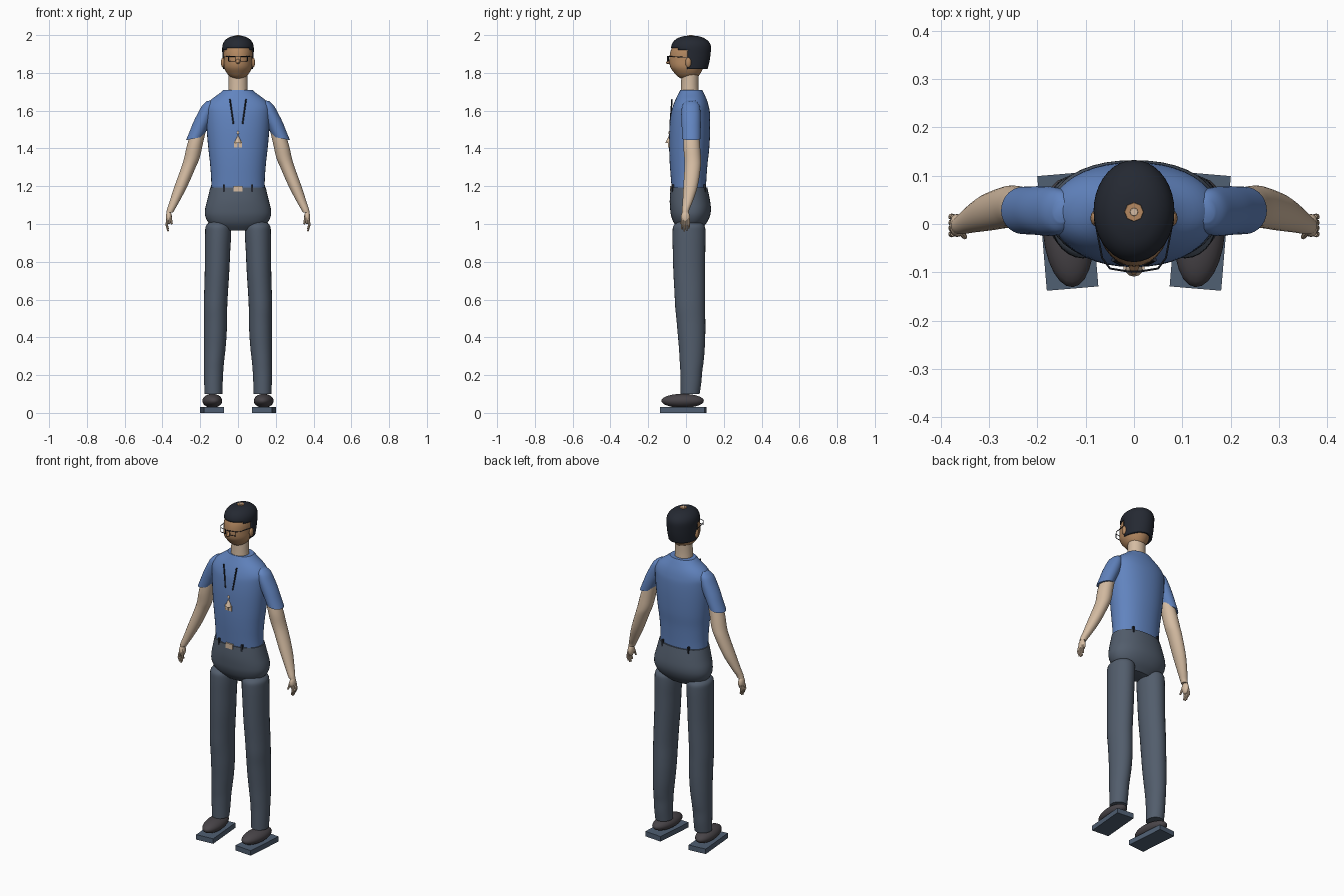
import bpy, bmesh, math
from mathutils import Vector, Matrix


def material(name, r, g, b):
    m = bpy.data.materials.new(name)
    m.diffuse_color = (r, g, b, 1)
    return m


SHIRT = material("shirt blue", 0.12, 0.23, 0.52)
TROUSER = material("trouser slate", 0.085, 0.11, 0.15)
HAIR = material("dark hair", 0.018, 0.022, 0.032)
PALE = material("pale skin", 0.66, 0.50, 0.36)
FACE = material("tan skin", 0.46, 0.25, 0.12)
SHOE = material("shoe grey", 0.065, 0.058, 0.065)
PAD = material("pad slate", 0.08, 0.115, 0.17)


def finish(name, bm, mat, angle=40):
    me = bpy.data.meshes.new(name)
    bm.to_mesh(me)
    bm.free()
    me.materials.append(mat)
    me.shade_smooth()
    me.set_sharp_from_angle(angle=math.radians(angle))
    ob = bpy.data.objects.new(name, me)
    bpy.context.collection.objects.link(ob)
    return ob


def smooth_rings(rings, steps=4):
    # Catmull-Rom interpolation between the given cross-sections
    r = [Vector(x) for x in sorted(rings)]
    r = [r[0]] + r + [r[-1]]
    out = []
    for a, b, c, d in zip(r, r[1:], r[2:], r[3:]):
        for k in range(steps):
            t = k / steps
            out.append(0.5 * (2 * b + (c - a) * t + (2 * a - 5 * b + 4 * c - d) * t * t
                              + (3 * b - a - 3 * c + d) * t ** 3))
    return out + [r[-1]]


def loft(name, rings, mat, seg=28, power=2.0, side=1, tilt=0.0, cut=None):
    # rings: (z, centre x, centre y, radius x, radius y)
    bm = bmesh.new()
    loops = []
    for z, cx, cy, rx, ry in smooth_rings(rings):
        loop = []
        for i in range(seg):
            a = 2 * math.pi * i / seg
            c, s = math.cos(a), math.sin(a)
            x = rx * math.copysign(abs(c) ** (2 / power), c)
            y = ry * math.copysign(abs(s) ** (2 / power), s)
            loop.append(bm.verts.new((side * cx + x, cy + y, z - tilt * side * x)))
        loops.append(loop)
    for lo, hi in zip(loops, loops[1:]):
        for i in range(seg):
            j = (i + 1) % seg
            bm.faces.new((lo[i], lo[j], hi[j], hi[i]))
    if not cut:
        bm.faces.new(loops[0][::-1])
    bm.faces.new(loops[-1])
    if cut:
        gone = [f for f in bm.faces if cut(f.calc_center_median())]
        bmesh.ops.delete(bm, geom=gone, context='FACES')
    return finish(name, bm, mat)


def ball(name, loc, radii, mat, turn=0.0, seg=20):
    bm = bmesh.new()
    bmesh.ops.create_uvsphere(bm, u_segments=seg, v_segments=seg // 2 + 2, radius=1)
    bm.transform(Matrix.Translation(loc) @ Matrix.Rotation(turn, 4, 'Z')
                 @ Matrix.Diagonal((*radii, 1)))
    return finish(name, bm, mat)


def box(name, loc, size, mat, turn=0.0):
    bm = bmesh.new()
    bmesh.ops.create_cube(bm, size=1)
    bm.transform(Matrix.Translation(loc) @ Matrix.Rotation(turn, 4, 'Z')
                 @ Matrix.Diagonal((*size, 1)))
    return finish(name, bm, mat)


def rod(name, a, b, r1, r2, mat, seg=8):
    a, b = Vector(a), Vector(b)
    bm = bmesh.new()
    bmesh.ops.create_cone(bm, cap_ends=True, segments=seg, radius1=r1, radius2=r2,
                          depth=(b - a).length)
    bm.transform(Matrix.Translation((a + b) / 2)
                 @ (b - a).to_track_quat('Z', 'Y').to_matrix().to_4x4())
    return finish(name, bm, mat)


# Head, neck and hair
loft("head", [(1.768, 0, .012, .022, .032), (1.78, 0, .01, .042, .053),
              (1.80, 0, .008, .06, .07), (1.83, 0, .005, .074, .088),
              (1.87, 0, .01, .076, .098), (1.92, 0, .015, .075, .095),
              (1.96, 0, .02, .055, .075), (1.985, 0, .025, .02, .03)], FACE)
loft("neck", [(1.69, 0, .02, .052, .048), (1.74, 0, .02, .05, .046),
              (1.80, 0, .022, .05, .046)], PALE)
hair = loft("hair", [(1.82, 0, .022, .078, .092), (1.86, 0, .024, .081, .1),
                     (1.90, 0, .026, .083, .104), (1.94, 0, .027, .083, .105),
                     (1.965, 0, .027, .074, .094), (1.983, 0, .026, .056, .072),
                     (1.993, 0, .026, .034, .044), (1.996, 0, .025, .016, .022)],
            HAIR, seg=36, cut=lambda c: c.z < 1.93 - 0.1 * (c.y + .08) and c.y < 0.008)
mod = hair.modifiers.new("thickness", 'SOLIDIFY')
mod.thickness, mod.offset = 0.016, -1
rod("crown_patch", (0, .025, 1.992), (0, .025, 1.998), .021, .019, FACE)
rod("crown_centre", (0, .025, 1.994), (0, .025, 2.0), .01, .008, PALE)
rod("nose", (0, -.078, 1.862), (0, -.104, 1.852), .016, .004, FACE, 10)

# Glasses and ears
rod("glasses_bridge", (-.014, -.098, 1.885), (.014, -.098, 1.885), .002, .002, HAIR)
for s in (1, -1):
    ball("ear", (s * .08, .012, 1.855), (.01, .016, .026), FACE)
    rim = [(s * .014, -.098, 1.887), (s * .05, -.092, 1.887),
           (s * .05, -.092, 1.862), (s * .014, -.098, 1.862)]
    for p, q in zip(rim, rim[1:] + rim[:1]):
        rod("glasses_rim", p, q, .002, .002, HAIR)
    rod("glasses_hinge", rim[1], (s * .066, -.07, 1.886), .002, .002, HAIR)
    rod("glasses_temple", (s * .066, -.07, 1.886), (s * .081, .01, 1.882), .002, .002, HAIR)

# Shirt body and hips
loft("shirt", [(1.18, 0, .015, .142, .09), (1.24, 0, .014, .142, .094),
               (1.32, 0, .014, .148, .1), (1.40, 0, .017, .157, .106),
               (1.50, 0, .02, .166, .108), (1.58, 0, .023, .171, .104),
               (1.62, 0, .025, .17, .096), (1.655, 0, .027, .146, .084),
               (1.69, 0, .028, .1, .068), (1.71, 0, .028, .076, .058)],
     SHIRT, seg=40, power=2.15)
loft("hips", [(.965, 0, .02, .095, .05), (1.0, 0, .022, .15, .083),
              (1.04, 0, .024, .173, .102), (1.08, 0, .024, .174, .108),
              (1.13, 0, .02, .162, .106), (1.192, 0, .016, .147, .097)],
     TROUSER, seg=40, power=2.2)

# Belt buckle, belt loops and chest pendant
box("buckle", (0, -.081, 1.187), (.048, .009, .03), PALE)
for s in (1, -1):
    for x, y in ((.075, -.068), (.085, .098)):
        box("belt_loop", (s * x, y, 1.19), (.01, .012, .04), HAIR)
    rod("neck_cord", (s * .043, -.074, 1.662), (s * .024, -.084, 1.53), .004, .004, HAIR)
    box("pendant_plate", (s * .0115, -.09, 1.42), (.02, .008, .032), PALE)
rod("pendant_top", (0, -.089, 1.43), (0, -.089, 1.468), .02, .002, PALE, 12)
ball("pendant_bead", (0, -.087, 1.483), (.007, .006, .01), PALE, seg=12)

for s in (1, -1):
    # Trouser leg, gently creased
    loft("trouser_leg", [(.10, .13, .022, .047, .05), (.16, .13, .026, .049, .055),
                         (.22, .129, .028, .051, .058), (.27, .127, .03, .053, .063),
                         (.34, .123, .031, .057, .068), (.42, .12, .029, .06, .073),
                         (.49, .119, .026, .061, .076), (.56, .119, .022, .062, .079),
                         (.64, .116, .02, .063, .081), (.75, .111, .017, .065, .084),
                         (.86, .108, .016, .067, .086), (.95, .105, .016, .069, .087),
                         (.99, .105, .016, .065, .082), (1.012, .105, .016, .042, .055)],
         TROUSER, side=s)
    # Shoe on its slab, toes turned in
    turn = -s * math.radians(4.8)
    ball("shoe", (s * .136, -.018, .064), (.052, .113, .037), SHOE, turn, 24)
    box("foot_slab", (s * .137, -.015, .015), (.107, .238, .03), PAD, turn)

    # Sleeve and bare arm
    loft("sleeve", [(1.453, .229, .028, .046, .049), (1.50, .208, .028, .048, .05),
                    (1.55, .186, .027, .05, .051), (1.60, .166, .026, .044, .05),
                    (1.635, .155, .026, .034, .042), (1.653, .15, .026, .016, .022)],
         SHIRT, side=s, tilt=.2)
    loft("arm", [(1.062, .361, -.003, .018, .018), (1.08, .354, -.001, .021, .02),
                 (1.12, .336, .009, .026, .027), (1.20, .302, .024, .034, .038),
                 (1.30, .262, .035, .038, .043), (1.35, .244, .035, .041, .044),
                 (1.42, .228, .03, .041, .044), (1.52, .2, .028, .036, .04)],
         PALE, side=s)

    # Hand with fingers and thumb
    ball("palm", (s * .366, -.003, 1.035), (.016, .024, .036), PALE, seg=16)
    for i, drop in enumerate((.972, .961, .964, .976)):
        y = -.021 + .012 * i
        rod("finger", (s * .373, y * .9, 1.025), (s * .378, y, .995), .007, .0065, PALE)
        rod("finger_tip", (s * .378, y, .997), (s * .37, y, drop), .0065, .004, PALE)
    rod("thumb", (s * .36, -.014, 1.045), (s * .35, -.027, 1.0), .008, .005, PALE)
